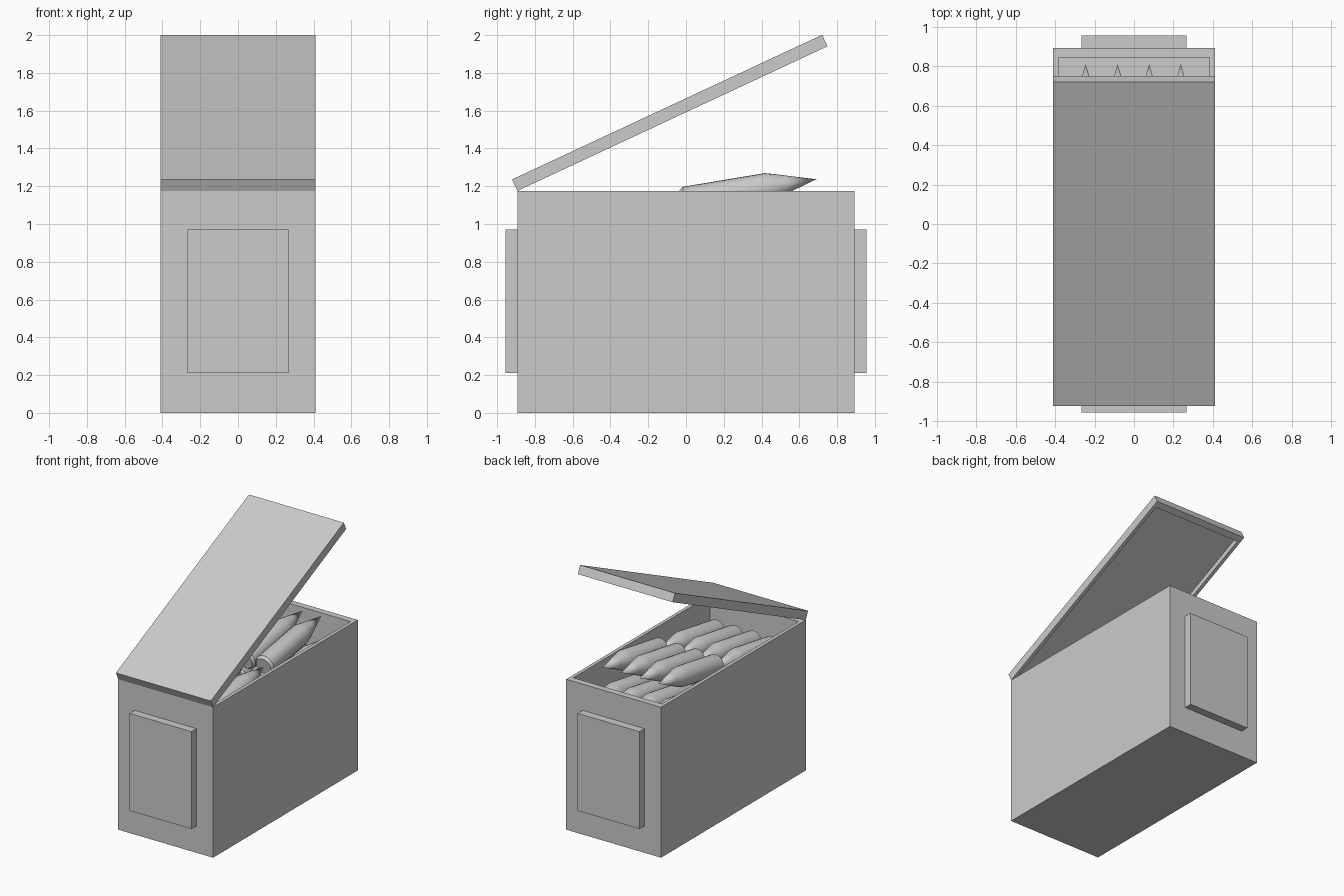
import bpy, bmesh
from math import radians, cos, sin, pi
from mathutils import Matrix, Vector

if "Cube" in bpy.data.objects:
    bpy.data.objects.remove(bpy.data.objects["Cube"])


def finish(bm, name):
    bmesh.ops.recalc_face_normals(bm, faces=bm.faces[:])
    mesh = bpy.data.meshes.new(name)
    bm.to_mesh(mesh)
    bm.free()
    obj = bpy.data.objects.new(name, mesh)
    bpy.context.collection.objects.link(obj)
    return obj


def block(lo, hi):
    lo, hi = Vector(lo), Vector(hi)
    bm = bmesh.new()
    bmesh.ops.create_cube(bm, size=1)
    size = hi - lo
    for v in bm.verts:
        v.co = (lo + hi) / 2 + Vector([a * b for a, b in zip(v.co, size)])
    return bm


def tray(name, lo, hi, wall_x, wall_y, depth, side):
    """Block hollowed from its top (side=1) or bottom (side=-1)."""
    bm = block(lo, hi)
    bm.normal_update()
    face = next(f for f in bm.faces if f.normal.z * side > 0.9)
    bmesh.ops.inset_individual(bm, faces=[face], thickness=0.01)
    mid = face.calc_center_median()
    hx, hy = (hi[0] - lo[0]) / 2 - wall_x, (hi[1] - lo[1]) / 2 - wall_y
    for v in face.verts:
        v.co.x = mid.x + (hx if v.co.x > mid.x else -hx)
        v.co.y = mid.y + (hy if v.co.y > mid.y else -hy)
    pit = bmesh.ops.extrude_discrete_faces(bm, faces=[face])["faces"][0]
    for v in pit.verts:
        v.co.z -= depth * side
    return finish(bm, name)


# Open box body
HX, HY, TOP = 0.41, 0.893, 1.175
tray("box_body", (-HX, -HY, 0), (HX, HY, TOP), 0.027, 0.05, 1.12, 1)

# Raised plates on both ends
for name, s in (("front_plate", -1), ("back_plate", 1)):
    y0, y1 = sorted((s * HY, s * 0.955))
    finish(block((-0.267, y0, 0.21), (0.267, y1, 0.97)), name)

# Hollow lid, hinged on the front edge
lid = tray("lid", (-HX, 0, 0), (HX, 1.812, 0.067), 0.027, 0.05, 0.04, -1)
lid.location = (0, -HY, TOP)
lid.rotation_euler.x = radians(25)

# Cartridge: profile (radius, distance from base) revolved around its axis
profile = [(0, 0), (0.062, 0), (0.077, 0.02), (0.077, 0.46),
           (0.065, 0.505), (0.047, 0.565), (0, 0.725)]
bm = bmesh.new()
verts = [bm.verts.new((r, 0, h - 0.725)) for r, h in profile]
edges = [bm.edges.new(p) for p in zip(verts, verts[1:])]
bmesh.ops.spin(bm, geom=verts + edges, axis=(0, 0, 1), cent=(0, 0, 0),
               angle=2 * pi, steps=24)
bmesh.ops.remove_doubles(bm, verts=bm.verts[:], dist=0.0005)
first = finish(bm, "cartridge")
bpy.context.view_layer.objects.active = first
first.select_set(True)
bpy.ops.object.shade_smooth_by_angle(angle=radians(30))

# Tilted rows of cartridges, tips pointing to the back
spots = []
for tip_y, tip_z in ((0.69, 1.237), (0.81, 1.03), (0.69, 0.825)):
    for row in range(2):
        for x in (-0.245, -0.083, 0.077, 0.237):
            spots.append((x, tip_y - row * 0.70, tip_z - row * 0.125))
for i, spot in enumerate(spots):
    obj = first
    if i:
        obj = first.copy()
        obj.name = "cartridge_%02d" % i
        bpy.context.collection.objects.link(obj)
    obj.location = spot
    obj.rotation_euler.x = radians(-90 + 9.5)
